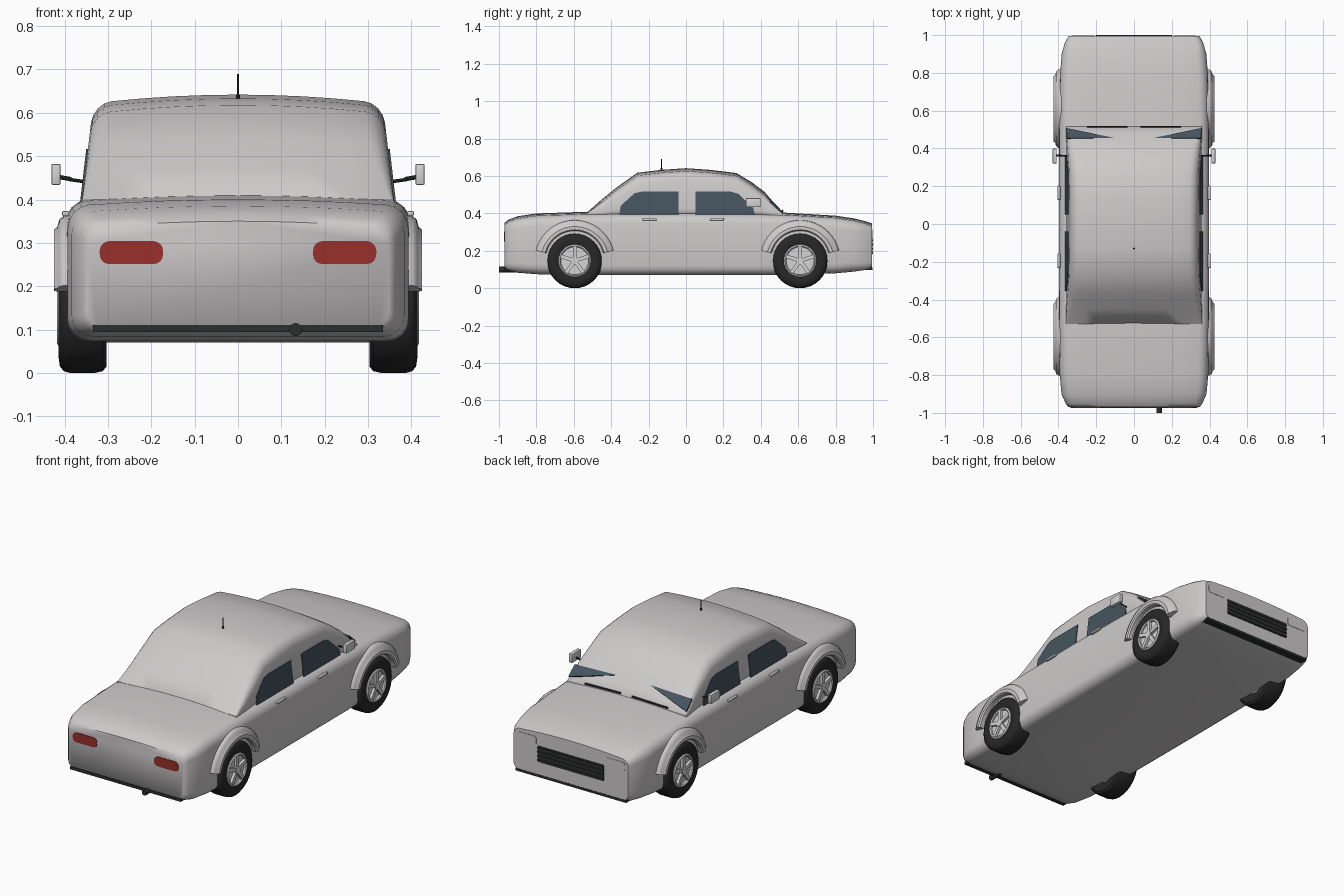
import bpy, bmesh
from math import sin, cos, pi, radians
from mathutils import Vector, Matrix

cube = bpy.data.objects.get("Cube")
if cube:
    bpy.data.objects.remove(cube, do_unlink=True)


def material(name, r, g, b):
    m = bpy.data.materials.new(name)
    m.use_nodes = True
    m.diffuse_color = (r, g, b, 1)
    m.node_tree.nodes["Principled BSDF"].inputs["Base Color"].default_value = (r, g, b, 1)
    return m


PAINT = material("light grey paint", 0.61, 0.59, 0.59)
SILVER = material("silver", 0.66, 0.66, 0.66)
GLASS = material("blue grey glass", 0.06, 0.09, 0.115)
RUBBER = material("black rubber", 0.02, 0.02, 0.02)
TRIM = material("dark trim", 0.025, 0.028, 0.028)
RED = material("red lamp", 0.32, 0.03, 0.025)


def finish(name, bm, mat, mirror=False, angle=35):
    """Turn a bmesh into an object, smooth below the given edge angle."""
    bmesh.ops.recalc_face_normals(bm, faces=bm.faces)
    for f in bm.faces:
        f.smooth = True
    for e in bm.edges:
        e.smooth = e.calc_face_angle(pi) < radians(angle)
    me = bpy.data.meshes.new(name)
    bm.to_mesh(me)
    bm.free()
    me.materials.append(mat)
    ob = bpy.data.objects.new(name, me)
    bpy.context.collection.objects.link(ob)
    if mirror:
        ob.modifiers.new("mirror", "MIRROR")
    return ob


def loft(rings, closed=False, bm=None):
    """Skin a row of closed point rings; cap the ends unless closed."""
    bm = bm or bmesh.new()
    rows = [[bm.verts.new(p) for p in ring] for ring in rings]
    n = len(rows[0])
    pairs = list(zip(rows, rows[1:])) + ([(rows[-1], rows[0])] if closed else [])
    for a, b in pairs:
        for i in range(n):
            j = (i + 1) % n
            bm.faces.new((a[i], a[j], b[j], b[i]))
    if not closed:
        bm.faces.new(rows[0])
        bm.faces.new(rows[-1])
    return bm


def round_rect(w, z0, z1, r, steps=5):
    """Rounded rectangle in x and z, starting at the lower right corner."""
    pts = []
    for k, (sx, z) in enumerate([(1, z0 + r), (1, z1 - r), (-1, z1 - r), (-1, z0 + r)]):
        for s in range(steps):
            a = (k - 1 + s / (steps - 1)) * pi / 2
            pts.append((sx * (w - r) + r * cos(a), z + r * sin(a)))
        if k == 1:
            pts += [((w - r) * t, z1) for t in (0.75, 0.5, 0.25, 0, -0.25, -0.5, -0.75)]
    return pts


def section(y, w, z0, z1, r, crown, taper=0):
    """Cross-section with a crowned top and sides leaning inward."""
    ring = []
    for x, z in round_rect(w, z0, z1 - crown, r):
        t = max(0, (z - z0) / (z1 - crown - z0))
        z += crown * t * (1 - (x / w) ** 2)
        ring.append((x * (1 - taper * (z - z0)), y, z))
    return ring


def plate(name, pts, thick, mat, mirror=False):
    """Thin slab from a planar outline, thickened along the given vector."""
    return finish(name, loft([pts, [Vector(p) + Vector(thick) for p in pts]]), mat, mirror)


def box(name, centre, size, mat, mirror=False, bevel=0):
    bm = bmesh.new()
    bmesh.ops.create_cube(bm, size=1, matrix=Matrix.Translation(centre) @ Matrix.Diagonal((*size, 1)))
    if bevel:
        bmesh.ops.bevel(bm, geom=bm.edges[:], offset=bevel, segments=2, profile=0.5, affect='EDGES')
    return finish(name, bm, mat, mirror)


def rod(name, a, b, r, mat, mirror=False, sides=12):
    a, b = Vector(a), Vector(b)
    bm = bmesh.new()
    m = Matrix.Translation((a + b) / 2) @ (b - a).to_track_quat('Z', 'Y').to_matrix().to_4x4()
    bmesh.ops.create_cone(bm, cap_ends=True, segments=sides, radius1=r, radius2=r,
                          depth=(b - a).length, matrix=m)
    return finish(name, bm, mat, mirror)


def lathe(profile, y, z, start=0, end=360, steps=32):
    """Turn a closed (radius, x) profile about a sideways axle."""
    full = end - start == 360
    angles = [radians(start + (end - start) * i / steps) for i in range(steps + (not full))]
    return loft([[(x, y + r * cos(a), z + r * sin(a)) for r, x in profile] for a in angles], full)


# Main body: y, half width, bottom, top
stations = [(-0.97, 0.347, 0.106, 0.35), (-0.95, 0.362, 0.095, 0.366), (-0.9, 0.384, 0.083, 0.385),
            (-0.8, 0.393, 0.075, 0.40), (-0.5, 0.397, 0.07, 0.41), (0, 0.398, 0.07, 0.412),
            (0.5, 0.397, 0.07, 0.406), (0.8, 0.391, 0.08, 0.388), (0.9, 0.383, 0.089, 0.373),
            (0.96, 0.366, 0.098, 0.358), (0.995, 0.347, 0.107, 0.346)]
finish("body", loft([section(y, w, a, b, 0.035 if abs(y) > 0.94 else 0.05, 0.016)
                     for y, w, a, b in stations]), PAINT, angle=50)

# Cabin: y, roof height
BASE, HALF, LEAN = 0.38, 0.362, 0.32
roof = [(-0.53, 0.405), (-0.45, 0.475), (-0.37, 0.54), (-0.26, 0.618), (-0.13, 0.633), (0, 0.642),
        (0.13, 0.633), (0.27, 0.616), (0.35, 0.568), (0.42, 0.515), (0.48, 0.445), (0.515, 0.408)]
finish("cabin", loft([section(y, HALF, BASE, h, min(0.045, (h - BASE) * 0.25),
                              min(0.02, (h - BASE) * 0.25), LEAN) for y, h in roof]), PAINT, angle=50)


def on_side(y, z):
    return (HALF * (1 - LEAN * (z - BASE)) - 0.002, y, z)


# Side windows
rear_glass = [(-0.355, 0.395), (-0.35, 0.44), (-0.275, 0.508), (-0.24, 0.516), (-0.04, 0.516), (-0.04, 0.395)]
front_glass = [(0.05, 0.395), (0.05, 0.516), (0.24, 0.516), (0.28, 0.505), (0.36, 0.43), (0.365, 0.395)]
for name, outline in (("rear_side_window", rear_glass), ("front_side_window", front_glass)):
    plate(name, [on_side(y, z) for y, z in outline], (0.006, 0, 0), GLASS, True)

# Windscreen corners and wipers
plate("windscreen_corner", [(0.357, 0.508, 0.418), (0.355, 0.455, 0.465), (0.1, 0.455, 0.474)],
      (0, -0.005, -0.006), GLASS, True)
rod("wiper", (0.035, 0.515, 0.415), (0.25, 0.515, 0.41), 0.005, TRIM, True, 8)

# Wheels and arches
R = 0.147
tyre = [(0.08, 0.31), (0.132, 0.303), (0.143, 0.312), (R, 0.33), (R, 0.388),
        (0.143, 0.402), (0.132, 0.411), (0.11, 0.414), (0.086, 0.408), (0.08, 0.395)]
ring = [(0.074, 0.39), (0.074, 0.412), (0.08, 0.417), (0.087, 0.412), (0.087, 0.39)]
arch = [(0.157, 0.37), (0.157, 0.418), (0.163, 0.425), (0.18, 0.425), (0.187, 0.417),
        (0.204, 0.412), (0.213, 0.402), (0.217, 0.37)]
for end, y in (("rear", -0.595), ("front", 0.61)):
    finish(end + "_tyre", lathe(tyre, y, R), RUBBER, True)
    finish(end + "_rim_ring", lathe(ring, y, R), SILVER, True)
    rod(end + "_rim_disc", (0.31, y, R), (0.402, y, R), 0.08, SILVER, True, 32)
    rod(end + "_hub", (0.4, y, R), (0.418, y, R), 0.02, SILVER, True, 16)
    spokes = bmesh.new()
    for k in range(5):
        a = radians(90 + 72 * k)
        m = (Matrix.Translation((0.408, y, R)) @ Matrix.Rotation(a, 4, 'X')
             @ Matrix.Translation((0, 0.042, 0)) @ Matrix.Diagonal((0.016, 0.072, 0.02, 1)))
        bmesh.ops.create_cube(spokes, size=1, matrix=m)
    finish(end + "_spokes", spokes, SILVER, True)
    finish(end + "_arch", lathe(arch, y, 0.15, 14, 166, 20), PAINT, True)

# Door handles and mirrors
for end, y in (("rear", -0.195), ("front", 0.165)):
    box(end + "_door_handle", (0.398, y, 0.368), (0.016, 0.075, 0.012), SILVER, True, 0.004)
rod("mirror_arm", (0.345, 0.362, 0.44), (0.388, 0.362, 0.446), 0.004, TRIM, True, 8)
rod("mirror_joint", (0.385, 0.362, 0.447), (0.414, 0.362, 0.452), 0.005, TRIM, True, 8)
box("mirror", (0.42, 0.36, 0.458), (0.021, 0.078, 0.048), SILVER, True, 0.003)


def end_panel(name, cx, w, z0, z1, r, y, depth, mat, mirror=False):
    plate(name, [(cx + x, y, z) for x, z in round_rect(w, z0, z1, r)], (0, depth, 0), mat, mirror)


# Rear lamps, front lamps and grille
end_panel("tail_lamp", 0.246, 0.073, 0.251, 0.304, 0.022, -0.973, 0.006, RED, True)
end_panel("headlamp", 0.268, 0.06, 0.265, 0.315, 0.015, 0.993, 0.004, PAINT, True)
end_panel("grille", 0, 0.2, 0.18, 0.268, 0.004, 0.992, 0.005, TRIM)
for i in range(4):
    box("grille_bar", (0, 0.997, 0.19 + 0.022 * i), (0.4, 0.006, 0.009), TRIM)

# Lower bumper strips, exhaust and aerial
box("rear_bumper_strip", (0, -0.95, 0.102), (0.67, 0.046, 0.016), TRIM)
box("front_bumper_strip", (0, 0.973, 0.104), (0.67, 0.046, 0.014), TRIM)
rod("exhaust", (0.133, -0.9, 0.1), (0.133, -1.0, 0.1), 0.015, TRIM)
rod("aerial", (0, -0.13, 0.63), (0, -0.13, 0.69), 0.0025, RUBBER, False, 8)
rod("aerial_base", (0, -0.13, 0.625), (0, -0.13, 0.642), 0.005, RUBBER, False, 8)
